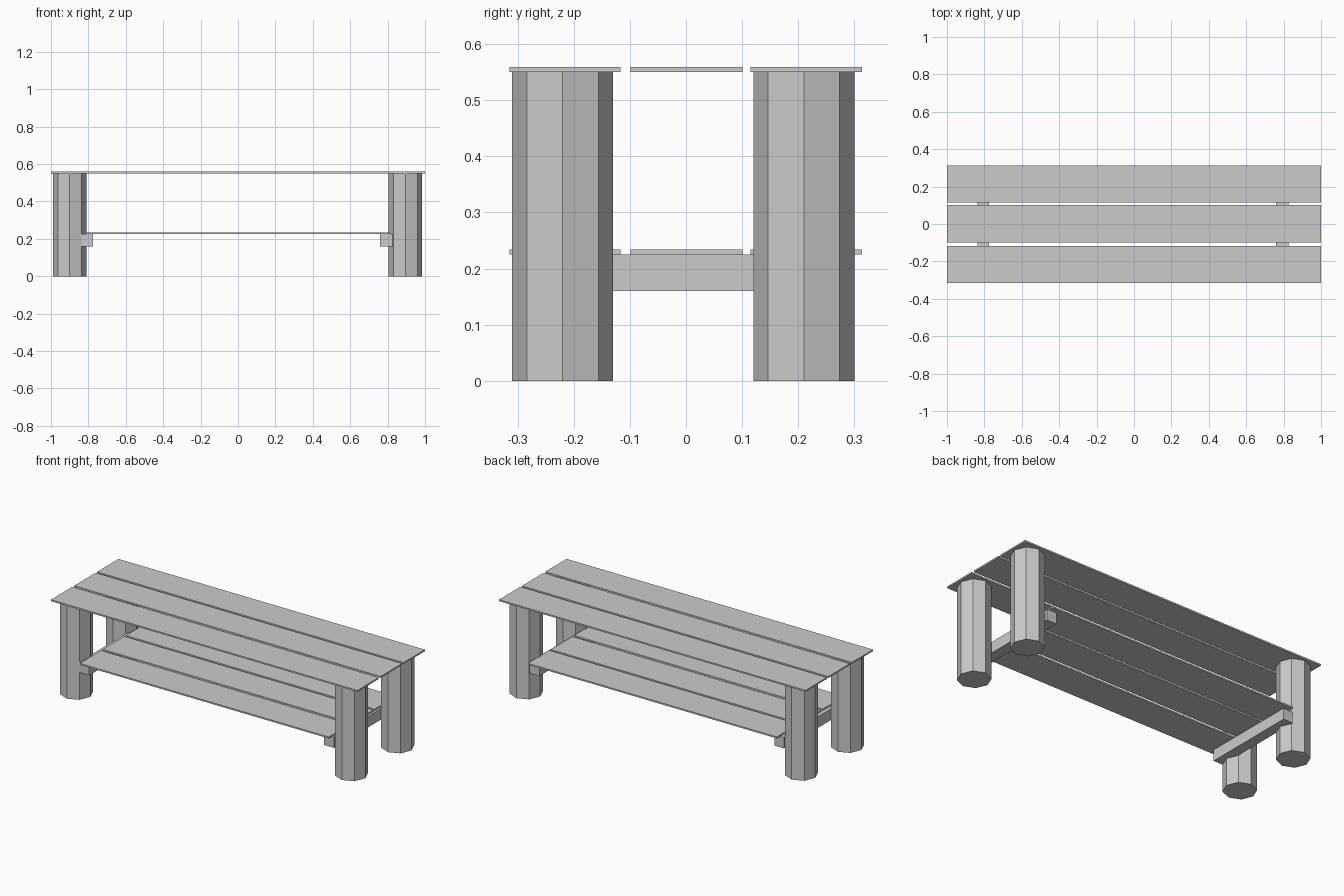
import bpy

if "Cube" in bpy.data.objects:
    bpy.data.objects.remove(bpy.data.objects["Cube"])


def box(name, x0, x1, y0, y1, z0, z1):
    bpy.ops.mesh.primitive_cube_add(
        size=1, location=((x0 + x1) / 2, (y0 + y1) / 2, (z0 + z1) / 2))
    ob = bpy.context.object
    ob.name = name
    ob.scale = (x1 - x0, y1 - y0, z1 - z0)
    bpy.ops.object.transform_apply(location=False, rotation=False, scale=True)
    return ob


TOP, SHELF, THICK = 0.55, 0.225, 0.009
SLATS = {"front": (-0.315, -0.117), "middle": (-0.099, 0.101), "back": (0.115, 0.314)}

# seat slats and lower shelf slats
for row, (y0, y1) in SLATS.items():
    box(f"seat_slat_{row}", -1.0, 1.0, y0, y1, TOP, TOP + THICK)
    box(f"shelf_slat_{row}", -0.812, 0.812, y0, y1, SHELF, SHELF + THICK)

# eight-sided post legs, corners on the axes
for side, x in (("left", -0.9), ("right", 0.895)):
    for row, y in (("front", -0.22), ("back", 0.21)):
        bpy.ops.mesh.primitive_cylinder_add(
            vertices=8, radius=0.09, depth=TOP, location=(x, y, TOP / 2))
        bpy.context.object.name = f"{row}_{side}_leg"

# cross bars carrying the shelf
for side, x0, x1 in (("left", -0.836, -0.774), ("right", 0.76, 0.825)):
    box(f"{side}_cross_bar", x0, x1, -0.282, 0.282, 0.16, SHELF)
